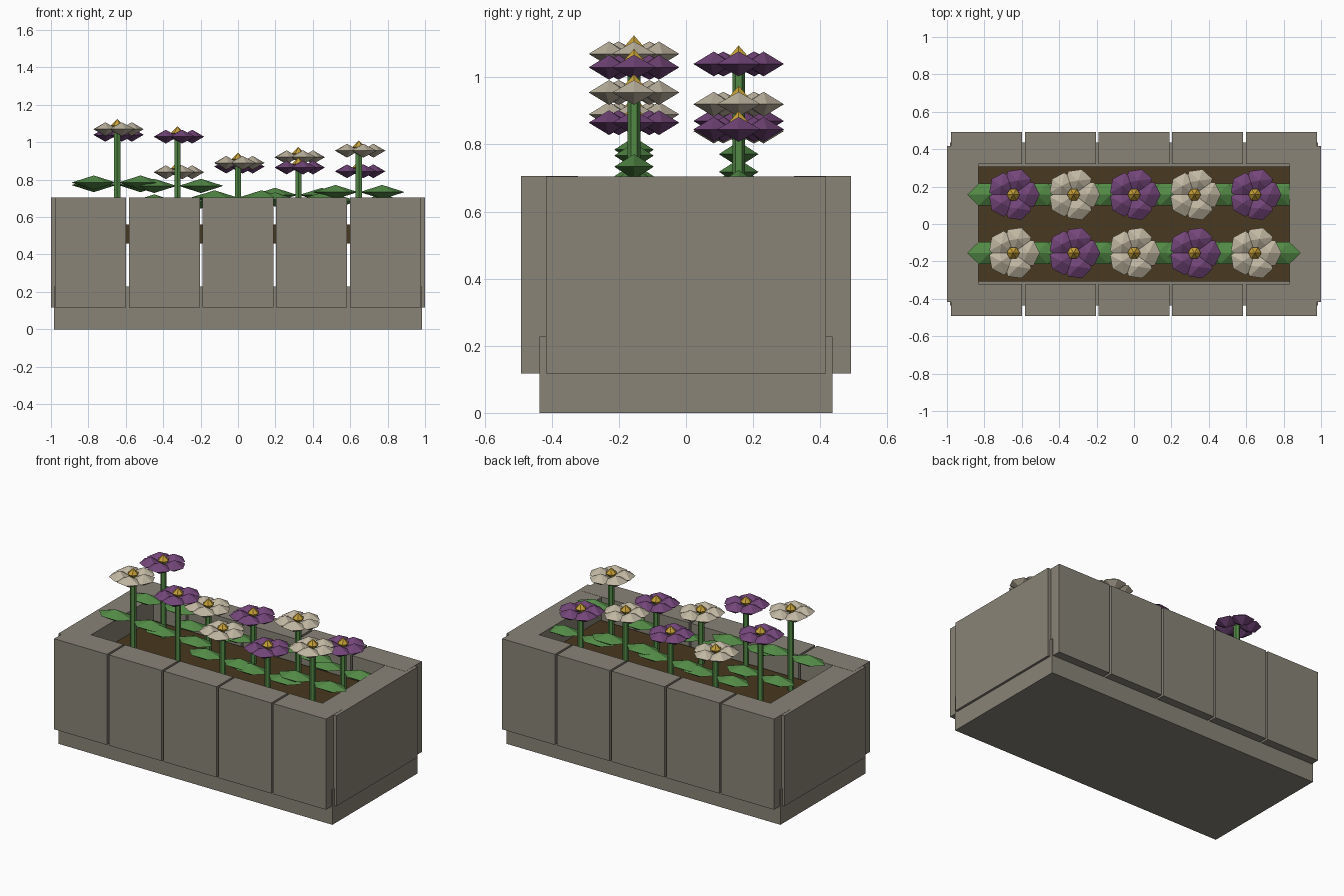
import bpy, bmesh, math
from mathutils import Matrix, Vector

if "Cube" in bpy.data.objects:
    bpy.data.objects.remove(bpy.data.objects["Cube"])


def material(name, rgb):
    m = bpy.data.materials.new(name)
    m.diffuse_color = (*rgb, 1)
    m.use_nodes = True
    m.node_tree.nodes["Principled BSDF"].inputs["Base Color"].default_value = m.diffuse_color
    return m


STONE = material("grey stone", (0.25, 0.23, 0.185))
SOIL = material("brown soil", (0.065, 0.04, 0.014))
GREEN = material("leaf green", (0.085, 0.25, 0.06))
PURPLE = material("purple petal", (0.17, 0.06, 0.19))
CREAM = material("cream petal", (0.53, 0.47, 0.36))
YELLOW = material("yellow centre", (0.56, 0.35, 0.04))


def finish(bm, name, mat):
    mesh = bpy.data.meshes.new(name)
    bmesh.ops.recalc_face_normals(bm, faces=bm.faces[:])
    bm.to_mesh(mesh)
    bm.free()
    mesh.materials.append(mat)
    ob = bpy.data.objects.new(name, mesh)
    bpy.context.collection.objects.link(ob)
    return ob


def box(name, lo, hi, mat):
    lo, hi = Vector(lo), Vector(hi)
    bm = bmesh.new()
    bmesh.ops.create_cube(bm, size=1, matrix=Matrix.Translation((lo + hi) / 2)
                          @ Matrix.Diagonal((*(hi - lo), 1)))
    return finish(bm, name, mat)


def add_diamond(bm, radii, matrix):
    """Six-sided double pyramid with a corner pointing along local x."""
    rx, ry, rz = radii
    ring = [bm.verts.new(matrix @ Vector((rx * math.cos(k * math.pi / 3),
                                          ry * math.sin(k * math.pi / 3), 0)))
            for k in range(6)]
    for z in (rz, -rz):
        tip = bm.verts.new(matrix @ Vector((0, 0, z)))
        for k in range(6):
            bm.faces.new((ring[k], ring[(k + 1) % 6], tip))


def radial(name, count, offset, radii, centre, mat):
    """Diamonds spread evenly around a centre."""
    bm = bmesh.new()
    for k in range(count):
        add_diamond(bm, radii, Matrix.Translation(centre)
                    @ Matrix.Rotation(k * math.tau / count, 4, 'Z')
                    @ Matrix.Translation((offset, 0, 0)))
    return finish(bm, name, mat)


def flower(x, y, z, mat):
    # stem
    bm = bmesh.new()
    height = z - SOIL_TOP + 0.02
    bmesh.ops.create_cone(bm, cap_ends=True, segments=6, radius1=0.019, radius2=0.019,
                          depth=height, matrix=Matrix.Translation((x, y, z - height / 2)))
    finish(bm, "stem", GREEN)
    # pair of leaves, petals and the flower centre
    leaf_z = SOIL_TOP + 0.44 * (z - SOIL_TOP)
    radial("leaves", 2, 0.125, (0.12, 0.068, 0.038), (x, y, leaf_z), GREEN)
    radial("petals", 5, 0.078, (0.064, 0.076, 0.037), (x, y, z), mat)
    radial("flower_centre", 1, 0, (0.035, 0.035, 0.035), (x, y, z + 0.02), YELLOW)


# base plinth and soil
SOIL_TOP = 0.56
box("base", (-0.985, -0.437, 0), (0.985, 0.437, 0.228), STONE)
box("soil", (-0.84, -0.308, 0.46), (0.84, 0.308, SOIL_TOP), SOIL)

# long walls of five blocks, and one block at each end
for s in (-1, 1):
    for i in range(-2, 3):
        ya, yb = sorted((s * 0.322, s * 0.492))
        box("wall_block", (i * 0.394 - 0.19, ya, 0.117), (i * 0.394 + 0.19, yb, 0.706), STONE)
    xa, xb = sorted((s * 0.832, s * 1.0))
    box("end_block", (xa, -0.417, 0.117), (xb, 0.417, 0.705), STONE)

# two rows of flowers in alternating colours
rows = ((-0.155, (1.07, 1.03, 0.89, 0.865, 0.955), (CREAM, PURPLE)),
        (0.157, (1.04, 0.84, 0.87, 0.92, 0.845), (PURPLE, CREAM)))
for y, heights, colours in rows:
    for i, z in enumerate(heights):
        flower((i - 2) * 0.323, y, z, colours[i % 2])
